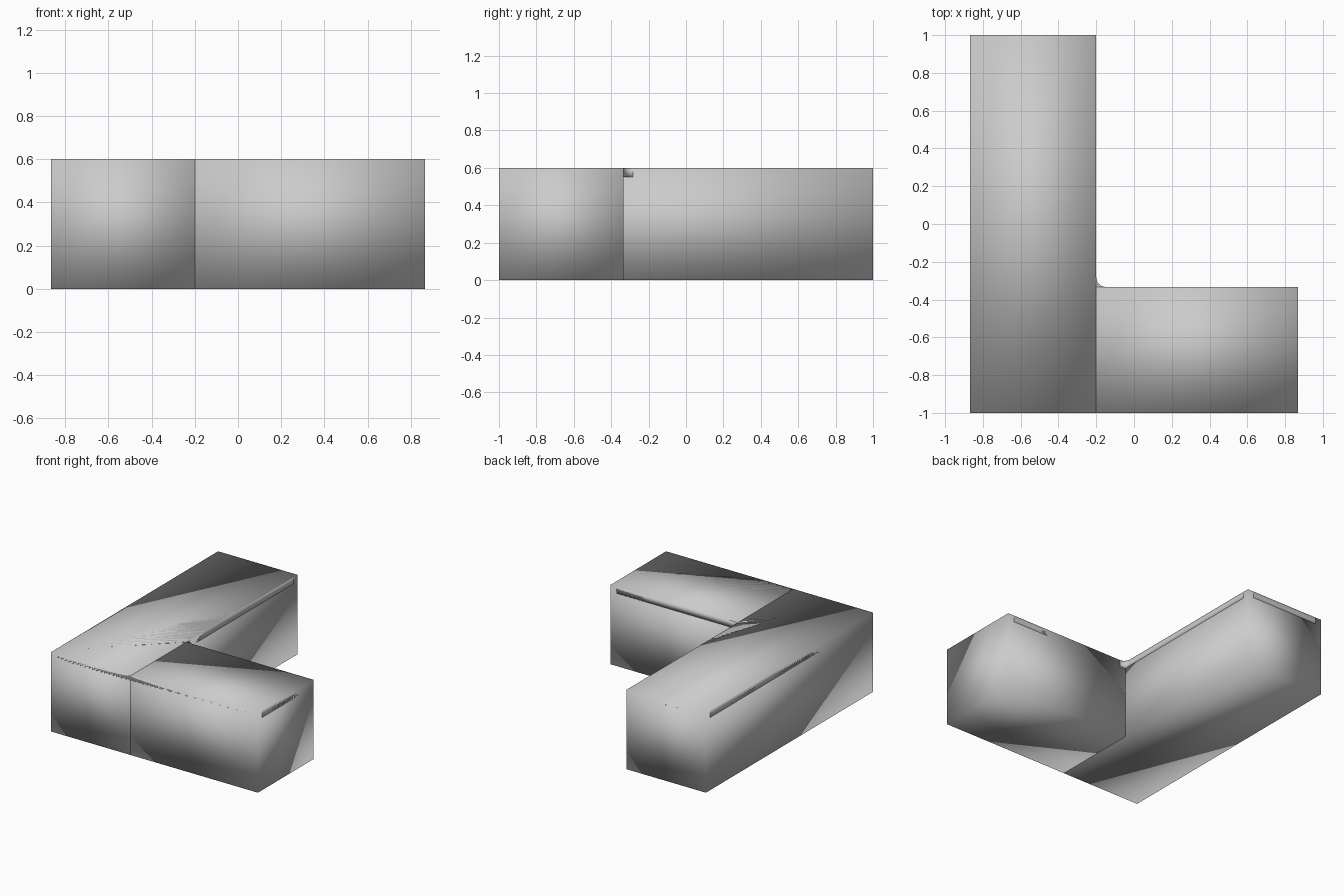
import bpy, bmesh
from math import sin, cos, pi, atan2
from mathutils import Vector

if "Cube" in bpy.data.objects:
    bpy.data.objects.remove(bpy.data.objects["Cube"])

X, Y, H = 0.867, 1.0, 0.6     # half width, half depth, height
IX, IY = -0.2, -0.333         # inner corner of the L
R, T, SEG = 0.05, 0.05, 6     # top corner radius, top thickness, arc steps


def finish(bm, name):
    bmesh.ops.recalc_face_normals(bm, faces=bm.faces[:])
    for f in bm.faces:
        f.smooth = True
    me = bpy.data.meshes.new(name)
    bm.to_mesh(me)
    bm.free()
    ob = bpy.data.objects.new(name, me)
    bpy.context.collection.objects.link(ob)
    return ob


def box(name, lo, hi):
    bm = bmesh.new()
    bmesh.ops.create_cube(bm, size=1)
    for v in bm.verts:
        v.co = [lo[i] if v.co[i] < 0 else hi[i] for i in range(3)]
    return finish(bm, name)


def rounded_outline(points):
    # replace every right-angle corner with a quarter arc
    out = []
    for i, p in enumerate(points):
        p = Vector(p)
        a = (Vector(points[i - 1]) - p).normalized()
        b = (Vector(points[(i + 1) % len(points)]) - p).normalized()
        c = p + (a + b) * R
        for k in range(SEG + 1):
            t = k / SEG * pi / 2
            out.append(c - b * R * cos(t) - a * R * sin(t))
    return out


# two wings of the base
box("long_base", (-X, -Y, 0), (IX, Y, H))
box("short_base", (IX, -Y, 0), (X, IY, H))

# L-shaped top slab, flush with the base, with rounded corners
bm = bmesh.new()
outline = rounded_outline([(-X, -Y), (X, -Y), (X, IY), (IX, IY), (IX, Y), (-X, Y)])
face = bm.faces.new([bm.verts.new((p.x, p.y, H - T)) for p in outline])
ext = bmesh.ops.extrude_face_region(bm, geom=[face], use_keep_orig=True)
top = [g for g in ext["geom"] if isinstance(g, bmesh.types.BMVert)]
bmesh.ops.translate(bm, verts=top, vec=(0, 0, T))
finish(bm, "counter_top")
